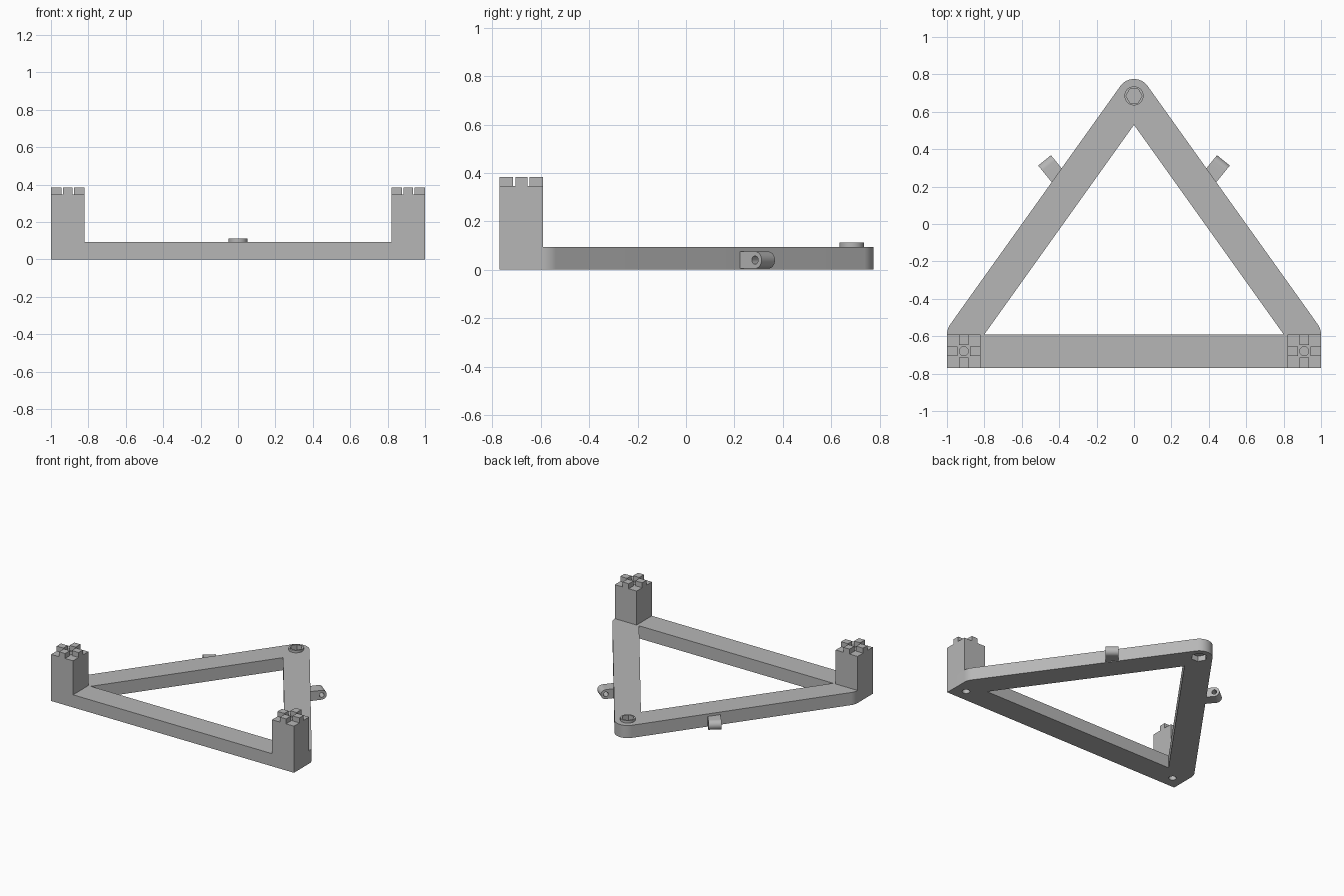
import bpy, bmesh
from math import cos, sin, pi, radians, atan2
from mathutils import Matrix, Vector

cube = bpy.data.objects.get("Cube")
if cube:
    bpy.data.objects.remove(cube, do_unlink=True)

grey = bpy.data.materials.new("plain grey")
grey.use_nodes = True
grey.diffuse_color = (0.47, 0.47, 0.47, 1)
grey.node_tree.nodes["Principled BSDF"].inputs["Base Color"].default_value = grey.diffuse_color


def prism(name, outline, low, high, matrix=Matrix()):
    """Extrude a flat outline from low to high, then place it with a matrix."""
    bm = bmesh.new()
    face = bm.faces.new([bm.verts.new((x, y, low)) for x, y in outline])
    top = bmesh.ops.extrude_face_region(bm, geom=[face])["geom"]
    moved = [v for v in top if isinstance(v, bmesh.types.BMVert)]
    bmesh.ops.translate(bm, verts=moved, vec=(0, 0, high - low))
    bmesh.ops.transform(bm, matrix=matrix, verts=bm.verts)
    bmesh.ops.recalc_face_normals(bm, faces=bm.faces)
    mesh = bpy.data.meshes.new(name)
    bm.to_mesh(mesh)
    bm.free()
    mesh.materials.append(grey)
    ob = bpy.data.objects.new(name, mesh)
    bpy.context.collection.objects.link(ob)
    return ob


def arc(x, y, r, start, end, steps):
    angles = [radians(start + (end - start) * i / steps) for i in range(steps + 1)]
    return [(x + r * cos(a), y + r * sin(a)) for a in angles]


def ring(x, y, r, sides):
    return arc(x, y, r, 0, 360, sides)[:-1]


def rect(x, y, w, d):
    return [(x + sx * w / 2, y + sy * d / 2) for sx, sy in ((-1, -1), (1, -1), (1, 1), (-1, 1))]


def select_only(ob):
    bpy.ops.object.select_all(action="DESELECT")
    ob.select_set(True)
    bpy.context.view_layer.objects.active = ob


def cut(ob, *cutters):
    select_only(ob)
    for cutter in cutters:
        cutter.hide_render = True
        mod = ob.modifiers.new("cut", "BOOLEAN")
        mod.operation = "DIFFERENCE"
        mod.solver = "EXACT"
        mod.object = cutter
        bpy.ops.object.modifier_apply(modifier=mod.name)
        bpy.data.objects.remove(cutter, do_unlink=True)


def finish(ob):
    select_only(ob)
    bpy.ops.object.shade_smooth_by_angle(angle=radians(30))


HEIGHT, HALF, POST, SHELF = 0.094, 0.09, 0.18, 0.347
APEX, FRONT, BACK = 0.685, -0.77, -0.59
CORNER_X, CORNER_Y = 1 - HALF, FRONT + HALF
slant = 35.6  # direction the sloping sides face, in degrees

# Triangular frame with rounded corners
outline = [(-1, FRONT), (1, FRONT)]
outline += arc(CORNER_X, BACK, HALF, 0, slant, 8)
outline += arc(0, APEX, HALF, slant, 180 - slant, 24)
outline += arc(-CORNER_X, BACK, HALF, 180 - slant, 180, 8)
frame = prism("triangular_frame", outline, 0, HEIGHT)
cut(frame,
    prism("opening", [(-0.8, BACK), (0.8, BACK), (0, 0.53)], -0.1, 0.2),
    prism("nut_recess", ring(0, APEX, 0.056, 6), -0.1, 0.04),
    prism("boss_recess", ring(0, APEX, 0.043, 6), 0.06, 0.2),
    *[prism("screw_hole", ring(s * CORNER_X, CORNER_Y, 0.026, 24), -0.1, 0.2) for s in (-1, 1)])
finish(frame)

# Raised hexagonal socket at the apex
boss = prism("apex_boss", ring(0, APEX, 0.051, 32), HEIGHT, 0.112)
cut(boss, prism("boss_bore", ring(0, APEX, 0.043, 6), 0, 0.2))
finish(boss)

for side, s in (("left", 1), ("right", -1)):
    # Corner post with a blind hole and four locating teeth
    x = s * CORNER_X
    post = prism(side + "_post", rect(x, CORNER_Y, POST, POST), HEIGHT, SHELF)
    cut(post, prism("post_hole", ring(x, CORNER_Y, 0.024, 24), 0.25, 0.5))
    finish(post)
    reach = HALF - 0.028
    for i, (dx, dy) in enumerate(((1, 0), (0, 1), (-1, 0), (0, -1))):
        size = (0.056, 0.05) if dx else (0.05, 0.056)
        prism(f"{side}_tooth_{i + 1}", rect(x + dx * reach, CORNER_Y + dy * reach, *size),
              SHELF, 0.384)

    # Round-ended side lug with a cross hole, sunk into the sloping bar
    r, length = 0.035, 0.11
    out = Vector((s * 0.63, 0.777, 0)).normalized()
    up = Vector((0, 0, 1))
    across = out.cross(up)
    place = Matrix((out, up, across)).transposed().to_4x4()
    place.translation = Vector((s * 0.478, 0.34, 0.04)) - out * r
    lug_outline = [(-length, r), (-length, -r)] + arc(0, 0, r, -90, 90, 16)
    lug = prism(side + "_lug", lug_outline, -0.044, 0.044, place)
    cut(lug, prism("lug_hole", ring(0, 0, 0.017, 24), -0.1, 0.1, place))
    finish(lug)
